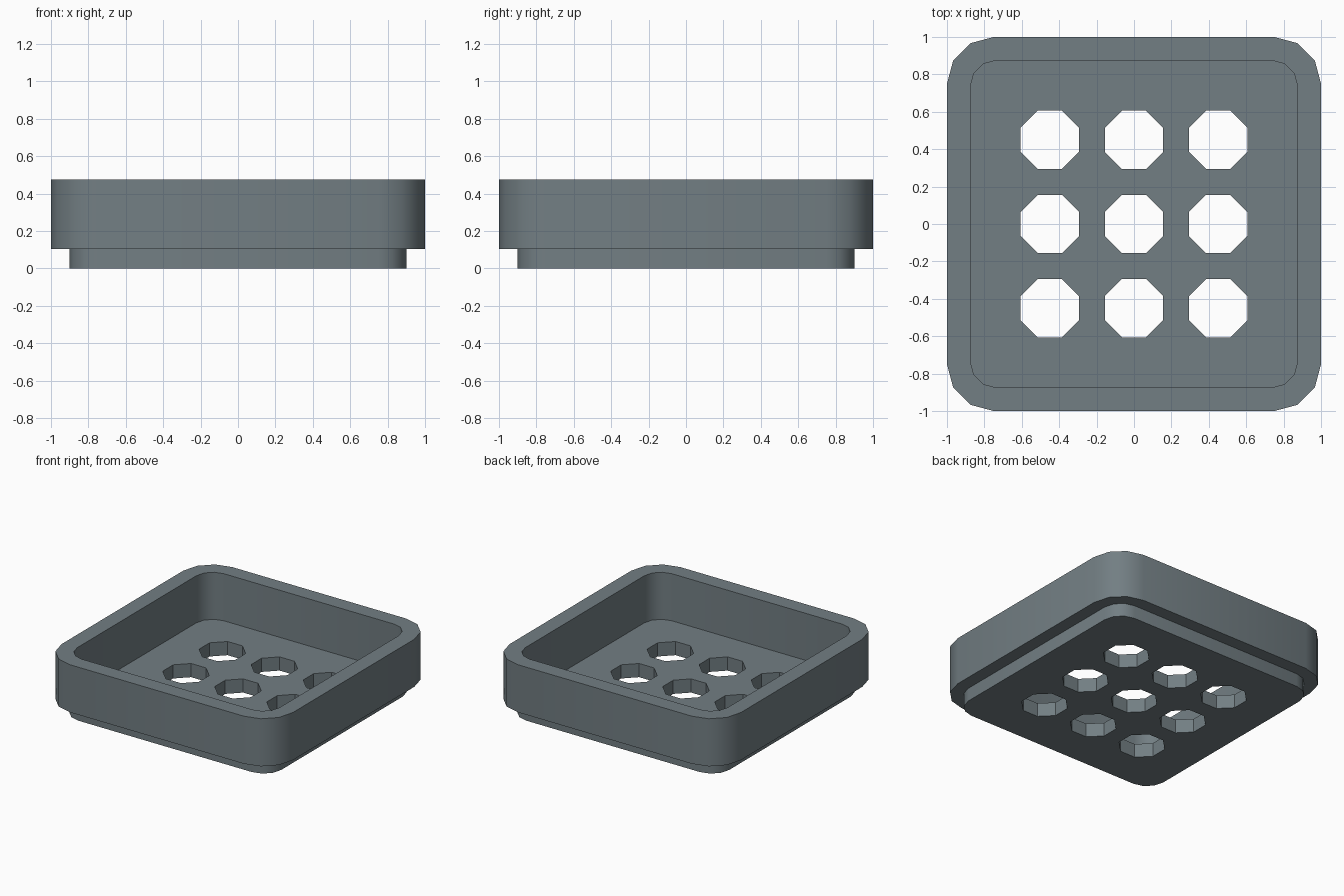
import bpy, bmesh, math

if "Cube" in bpy.data.objects:
    bpy.data.objects.remove(bpy.data.objects["Cube"])

SIDES = 8            # hole sides
HOLE_R = 0.156 / math.cos(math.pi / 8)
Z_STEP, Z_FLOOR, Z_TOP = 0.103, 0.107, 0.475

bm = bmesh.new()


def loop(points, z):
    """Closed ring of edges at height z."""
    vs = [bm.verts.new((x, y, z)) for x, y in points]
    es = [bm.edges.new((vs[i], vs[(i + 1) % len(vs)])) for i in range(len(vs))]
    return vs, es


def rounded_square(half, r):
    """Square outline with three-segment round corners."""
    pts = []
    for q in range(4):
        mid = math.radians(45 + 90 * q)
        cx = math.copysign(half - r, math.cos(mid))
        cy = math.copysign(half - r, math.sin(mid))
        for k in range(4):
            a = math.radians(90 * q + 30 * k)
            pts.append((cx + r * math.cos(a), cy + r * math.sin(a)))
    return pts


def octagon(cx, cy):
    return [(cx + HOLE_R * math.cos((i + 0.5) * math.tau / SIDES),
             cy + HOLE_R * math.sin((i + 0.5) * math.tau / SIDES)) for i in range(SIDES)]


def skin(a, b):
    """Quads between two rings."""
    n = len(a)
    for i in range(n):
        j = (i + 1) % n
        bm.faces.new((a[i], a[j], b[j], b[i]))


# Walls: foot, step, outer wall, rim, inner wall down to the floor
rings = [loop(rounded_square(h, r), z) for h, r, z in (
    (0.90, 0.15, 0.0), (0.90, 0.15, Z_STEP), (1.0, 0.25, Z_STEP),
    (1.0, 0.25, Z_TOP), (0.875, 0.14, Z_TOP), (0.875, 0.14, Z_FLOOR))]
for lo, hi in zip(rings, rings[1:]):
    skin(lo[0], hi[0])

# Nine drain holes through the floor
bottom_edges, floor_edges = list(rings[0][1]), list(rings[-1][1])
for x in (-0.45, 0, 0.45):
    for y in (-0.45, 0, 0.45):
        low, high = loop(octagon(x, y), 0.0), loop(octagon(x, y), Z_FLOOR)
        skin(low[0], high[0])
        bottom_edges += low[1]
        floor_edges += high[1]

# Floor and underside, leaving the holes open
bmesh.ops.triangle_fill(bm, edges=bottom_edges, use_beauty=True, normal=(0, 0, -1))
bmesh.ops.triangle_fill(bm, edges=floor_edges, use_beauty=True, normal=(0, 0, 1))
bmesh.ops.recalc_face_normals(bm, faces=bm.faces[:])

mesh = bpy.data.meshes.new("drain_tray")
bm.to_mesh(mesh)
bm.free()
tray = bpy.data.objects.new("drain_tray", mesh)
bpy.context.collection.objects.link(tray)

# Colour
mat = bpy.data.materials.new("slate_grey")
mat.diffuse_color = (0.17, 0.21, 0.228, 1)
mat.use_nodes = True
mat.node_tree.nodes["Principled BSDF"].inputs["Base Color"].default_value = mat.diffuse_color
mesh.materials.append(mat)

# Smooth round corners, sharp rims
bpy.context.view_layer.objects.active = tray
tray.select_set(True)
bpy.ops.object.shade_smooth_by_angle(angle=math.radians(35))
